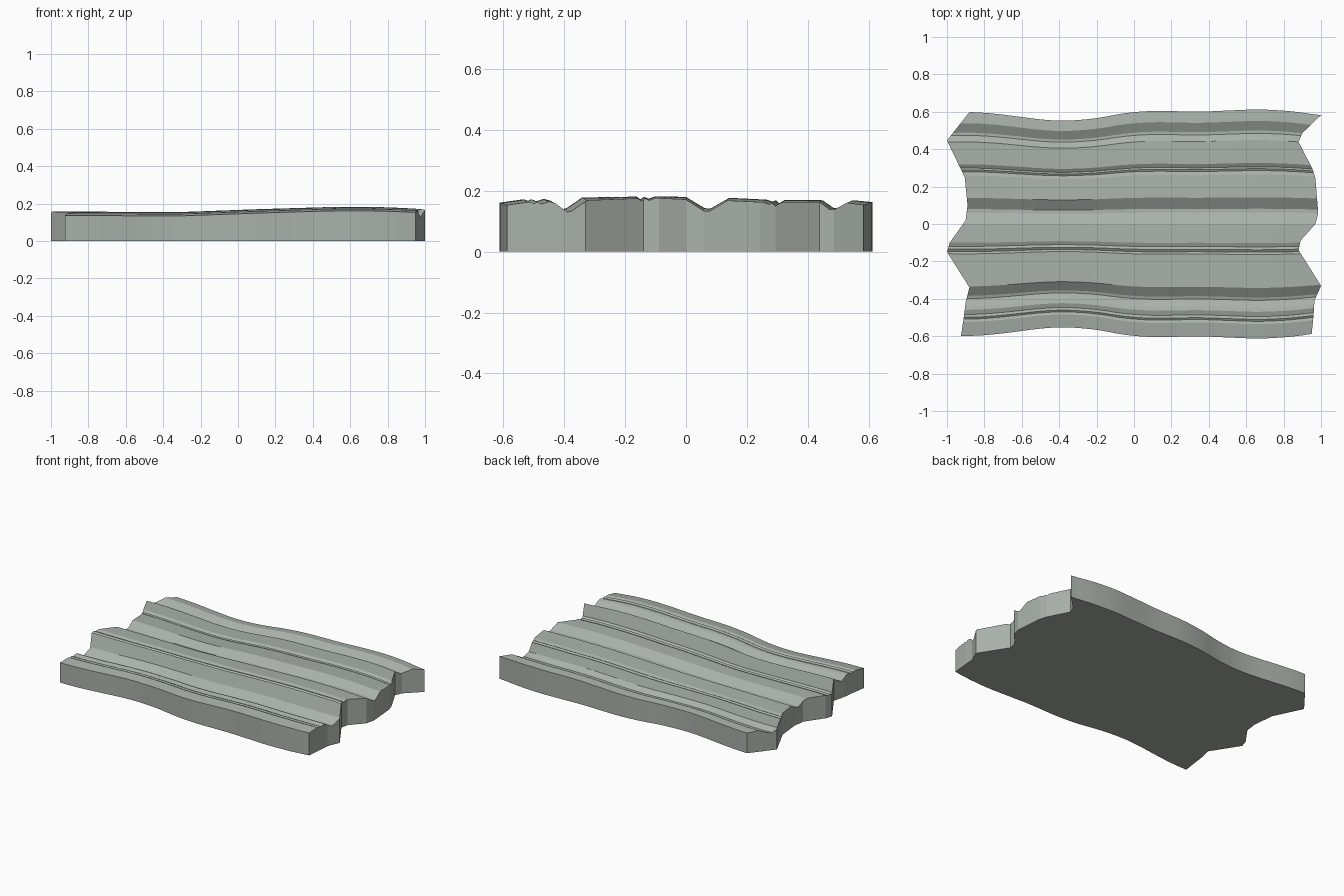
import bpy, bmesh

if "Cube" in bpy.data.objects:
    bpy.data.objects.remove(bpy.data.objects["Cube"])

# Cross-section of the grooved top: (y, z)
PROFILE = [(-.60, .161), (-.525, .172), (-.51, .166), (-.50, .172), (-.485, .165), (-.46, .173),
           (-.44, .168), (-.40, .139), (-.385, .143), (-.335, .178), (-.16, .181), (-.148, .172),
           (-.135, .18), (-.12, .174), (-.10, .182), (0, .18), (.06, .143), (.08, .142),
           (.14, .177), (.26, .171), (.28, .164), (.29, .169), (.30, .158), (.32, .170),
           (.44, .169), (.475, .144), (.49, .144), (.54, .169), (.60, .163)]
# Ragged ends: (y, x)
LEFT = [(-.6, -.925), (-.50, -.91), (-.42, -.90), (-.34, -.88), (-.15, -1), (-.10, -.985), (.02, -.90),
        (.10, -.89), (.25, -.905), (.45, -1), (.50, -.96), (.6, -.88)]
RIGHT = [(-.6, .95), (-.50, .96), (-.42, .965), (-.34, 1), (-.14, .88), (-.09, .89), (0, .97),
         (.06, .985), (.25, .97), (.30, .955), (.44, .88), (.49, .90), (.6, 1)]
# Wavy half width and gentle rise along x
WIDTH = [(-1, .595), (-.88, .6), (-.75, .591), (-.6, .572), (-.5, .558), (-.37, .55), (-.2, .564),
         (-.05, .594), (.1, .606), (.35, .6), (.67, .614), (.85, .603), (1, .58)]
RISE = [(-1, -.024), (-.6, -.026), (-.3, -.027), (.1, -.012), (.5, 0), (.75, 0), (1, -.01)]


def lerp(pts, t):
    for (a, p), (b, q) in zip(pts, pts[1:]):
        if t <= b:
            return p + (q - p) * max(0, (t - a) / (b - a))
    return pts[-1][1]


def smooth(pts, t, r=.06):
    return sum(lerp(pts, t + r * k / 3) for k in range(-3, 4)) / 7


rows = sorted({p[0] for p in PROFILE + LEFT + RIGHT})
COLS = 64
bm = bmesh.new()

# Grooved top surface
grid = []
for y in rows:
    a, b = lerp(LEFT, y), lerp(RIGHT, y)
    line = []
    for i in range(COLS + 1):
        x = a + (b - a) * i / COLS
        line.append(bm.verts.new((x, y / .6 * smooth(WIDTH, x), lerp(PROFILE, y) + smooth(RISE, x))))
    grid.append(line)
for lo, hi in zip(grid, grid[1:]):
    for i in range(COLS):
        bm.faces.new((lo[i], lo[i + 1], hi[i + 1], hi[i]))

# Side walls and flat underside
ext = bmesh.ops.extrude_face_region(bm, geom=bm.faces[:], use_keep_orig=True)
for v in ext["geom"]:
    if isinstance(v, bmesh.types.BMVert):
        v.co.z = 0
bmesh.ops.recalc_face_normals(bm, faces=bm.faces)

mesh = bpy.data.meshes.new("grooved_slab")
bm.to_mesh(mesh)
bm.free()
slab = bpy.data.objects.new("grooved_slab", mesh)
bpy.context.collection.objects.link(slab)

# Greenish grey stone colour
stone = bpy.data.materials.new("stone")
stone.diffuse_color = (.40, .44, .40, 1)
stone.use_nodes = True
stone.node_tree.nodes["Principled BSDF"].inputs["Base Color"].default_value = stone.diffuse_color
mesh.materials.append(stone)
